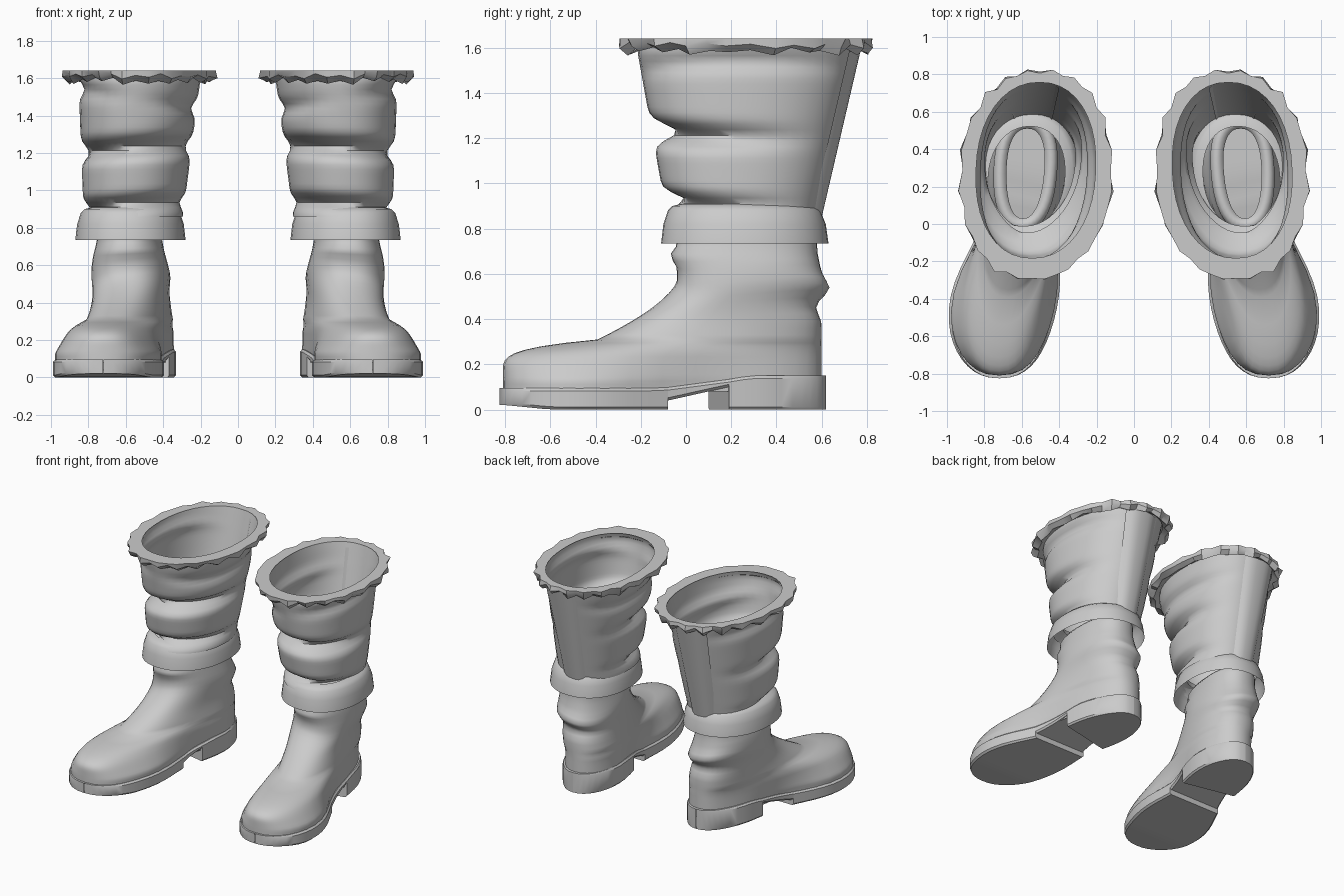
import bpy, bmesh, random
from math import sin, cos, pi, exp, hypot, radians, copysign

cube = bpy.data.objects.get("Cube")
if cube:
    bpy.data.objects.remove(cube)
random.seed(4)
SEGMENTS = 40
ANGLES = [2 * pi * i / SEGMENTS for i in range(SEGMENTS)]
SHADE = 0.6

grey = bpy.data.materials.new("plain_grey")
grey.use_nodes = True
grey.diffuse_color = (SHADE, SHADE, SHADE, 1)
grey.node_tree.nodes["Principled BSDF"].inputs["Base Color"].default_value = grey.diffuse_color


def mix(a, b, t):
    return a + (b - a) * t


def ramp(value, low, high):
    return max(0, min(1, (value - low) / (high - low)))


def smooth(t):
    return t * t * (3 - 2 * t)


def bump(value, centre, width):
    return exp(-((value - centre) / width) ** 2)


def squared(value, power):
    return copysign(abs(value) ** power, value)


def steps(start, end, count):
    return [mix(start, end, i / (count - 1)) for i in range(count)]


def loft(name, rows, angle, closed=True):
    """Skin the rows of points, then mirror the part into a pair."""
    bm = bmesh.new()
    grid = [[bm.verts.new(point) for point in row] for row in rows]
    count = len(grid[0])
    for lower, upper in zip(grid, grid[1:]):
        for i in range(count if closed else count - 1):
            j = (i + 1) % count
            bm.faces.new((lower[i], lower[j], upper[j], upper[i]))
    bmesh.ops.recalc_face_normals(bm, faces=bm.faces)
    mesh = bpy.data.meshes.new(name)
    bm.to_mesh(mesh)
    bm.free()
    mesh.materials.append(grey)
    part = bpy.data.objects.new(name, mesh)
    bpy.context.collection.objects.link(part)
    pair = part.modifiers.new("pair", 'MIRROR')
    pair.use_mirror_merge = False
    bpy.ops.object.select_all(action='DESELECT')
    part.select_set(True)
    bpy.context.view_layer.objects.active = part
    bpy.ops.object.shade_smooth_by_angle(angle=radians(angle))


def axis_x(y):
    """Centre line of the foot, splayed outward at the toe."""
    return mix(0.72, 0.52, smooth(ramp(y, -0.7, 0.6)))


def half_width(along, toe, heel, waist):
    return mix(toe, heel, along) - waist * bump(along, 0.58, 0.2)


# Foot upper: a long low toe cap, then the instep sweeps back to the ankle
CAP_TOP, ANKLE = 0.31, 0.57


def foot_front(z):
    if z < CAP_TOP:
        return -0.81 + 0.42 * ramp(z, 0.16, CAP_TOP) ** 4
    instep = 0.35 * (1 - ramp(z, CAP_TOP, ANKLE)) ** 1.5
    return -0.04 - instep - 0.03 * bump(z, 0.68, 0.03)


def foot_back(z):
    return 0.6 + 0.035 * bump(z, 0.54, 0.04) - 0.025 * bump(z, 0.45, 0.04) - 0.02 * ramp(z, 0.6, 0.7)


def foot_ring(z, inset=0):
    front, back = foot_front(z) + inset, foot_back(z) - inset
    ankle = 0.03 * bump(z, 0.55, 0.1) - 0.02 * ramp(z, 0.65, 0.75)
    toe = 0.33 - 0.15 * ramp(z, 0.13, 0.3) + ankle - inset
    heel = mix(0.24, 0.19, ramp(z, 0.25, 0.5)) + ankle / 2 - inset
    waist = 0.08 * (1 - ramp(z, 0.12, CAP_TOP))
    points = []
    for t in ANGLES:
        y = mix(front, back, (1 + squared(cos(t), 0.85)) / 2)
        width = half_width((y - front) / (back - front), toe, heel, waist)
        centre = mix(axis_x(y), 0.595 - 0.05 * y, ramp(z, 0.25, 0.65))
        wrinkle = 0.02 * sin(2 * t) * bump(z, 0.55, 0.1)
        points.append((centre + width * squared(sin(t), 0.85), y, z + wrinkle))
    return points


upper = [foot_ring(z) for z in steps(0.08, CAP_TOP, 16) + steps(0.33, 0.78, 16)]
rolled_rim = [foot_ring(0.81, 0.02), foot_ring(0.81, 0.05), foot_ring(0.78, 0.07)]
loft("foot_upper", upper + rolled_rim, 60)


# Sole with a tread, a raised arch and a heel block with a slanted front
TOE, HEEL = -0.825, 0.62
ARCH_FRONT, ARCH_BACK = -0.08, 0.145


def sole_row(y, arched):
    along = (y - TOE) / (HEEL - TOE)
    width = half_width(along, 0.345, 0.25, 0.08) * (1 - abs(2 * along - 1) ** 2.35) ** 0.43
    bottom = 0.02 * ramp(-y, 0.6, 0.8)
    if arched:
        bottom = mix(0.04, 0.1, ramp(y, ARCH_FRONT, ARCH_BACK))
    top = mix(0.095, 0.15, ramp(y, -0.1, 0.25))
    slant = 0.22 * ramp(y, ARCH_FRONT, ARCH_BACK) * ramp(y, HEEL, ARCH_BACK)
    bevel = 0.012
    side = [(0.95 * width, bottom), (width, bottom + bevel),
            (width, top - bevel), (0.95 * width, top)]
    outline = side + [(-w, z) for w, z in reversed(side)]
    return [(axis_x(y) + w, y + slant * w, z) for w, z in outline]


tread = [mix(ARCH_FRONT, TOE, sin(pi / 2 * t)) for t in steps(0.999, 0, 16)]
heel_block = [mix(ARCH_BACK, HEEL, sin(pi / 2 * t)) for t in steps(0, 0.999, 12)]
rows = [sole_row(y, False) for y in tread]
rows += [sole_row(y, True) for y in steps(ARCH_FRONT, ARCH_BACK, 5)]
rows += [sole_row(y, False) for y in heel_block]
loft("sole_and_heel", rows, 35)


# Slouched shaft: a widening oval tube pinched by tilted folds
def oval_point(t, z, front, back, inner, outer):
    x = mix(inner, outer, (1 + squared(sin(t), 0.92)) / 2)
    y = mix(front, back, (1 + squared(cos(t), 0.92)) / 2)
    return x - 0.02 * cos(t), y, z


SHAFT_BOTTOM, SHAFT_TOP = 0.86, 1.64


def shaft_point(t, z):
    up = ramp(z, SHAFT_BOTTOM, SHAFT_TOP)
    tilted = z + 0.02 * sin(t + 0.5)
    facing = ((1 - cos(t)) / 2) ** 1.3
    pinch = 0.09 * bump(tilted, 0.92, 0.035) + 0.11 * bump(tilted, 1.22, 0.045)
    pinch *= facing
    pinch += 0.03 * bump(z - 0.05 * sin(t), 1.49, 0.04) * abs(sin(t))
    front = mix(-0.085, -0.225, up) + 0.03 * bump(z, SHAFT_TOP, 0.03)
    return oval_point(t, z, front + pinch, mix(0.58, 0.765, up),
                      mix(0.295, 0.195, up) + pinch, mix(0.825, 0.855, up) - pinch)


loft("slouched_shaft", [[shaft_point(t, z) for t in ANGLES]
                        for z in steps(SHAFT_BOTTOM, SHAFT_TOP, 32)], 50)


# Flared ankle cuff, turned in along its top edge and merging into the back
def cuff_ring(z, inset):
    return [oval_point(t, z, inset - 0.11, 0.63 - 1.2 * inset, 0.28 + inset, 0.87 - inset)
            for t in ANGLES]


loft("ankle_cuff", [cuff_ring(0.735, 0), cuff_ring(0.82, 0.01), cuff_ring(0.88, 0.03),
                    cuff_ring(0.9, 0.05), cuff_ring(0.91, 0.09)], 60)

# Straight strip down the back of the shaft
strip = []
for up in steps(0, 1, 6):
    half = mix(0.1, 0.14, up)
    strip.append([(0.54 + half * across, mix(0.6, 0.775, up) - 0.05 * abs(across) ** 3,
                   mix(0.85, 1.6, up)) for across in steps(-1, 1, 9)])
loft("back_strip", strip, 50, closed=False)


# Ragged trim folded out and down around the top opening, widest at the front
def trim_ring(drop, spread, jag=0):
    points = []
    for i, t in enumerate(ANGLES):
        x, y, z = shaft_point(t, SHAFT_TOP)
        out_x, out_y = x - 0.53, y - 0.28
        reach = spread * (1 - 0.25 * cos(t)) + jag * ((i % 2) - random.random())
        scale = reach / hypot(out_x, out_y)
        hang = jag * ((i % 2) + random.random()) * ramp(drop, 0, 0.02)
        points.append((x + out_x * scale, y + out_y * scale, z - drop - hang))
    return points


loft("ragged_trim", [trim_ring(0, -0.01), trim_ring(0, 0.04), trim_ring(0, 0.08, 0.02),
                     trim_ring(0.015, 0.075, 0.02), trim_ring(0.035, 0.04, 0.02),
                     trim_ring(0.03, 0)], 35)
